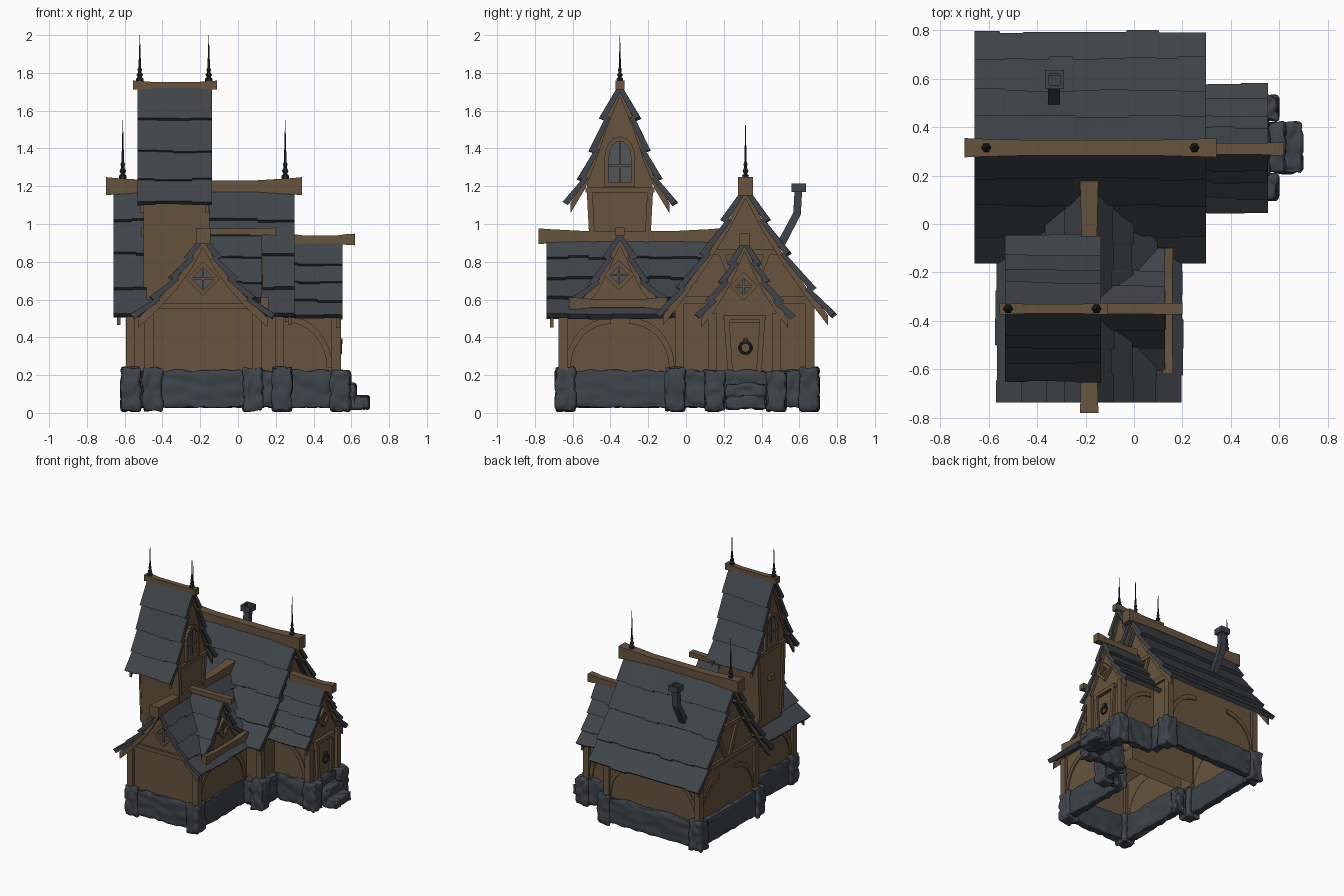
import bpy, bmesh, math, random
from mathutils import Vector, noise

if "Cube" in bpy.data.objects:
    bpy.data.objects.remove(bpy.data.objects["Cube"])
random.seed(4)

def material(name, rgb):
    m = bpy.data.materials.new(name)
    m.diffuse_color = (*rgb, 1)
    m.use_nodes = True
    m.node_tree.nodes["Principled BSDF"].inputs["Base Color"].default_value = m.diffuse_color
    return m
WOOD = material("brown wood", (0.135, 0.088, 0.046))
SLATE = material("roof slate", (0.050, 0.059, 0.069))
STONE = material("foundation stone", (0.047, 0.058, 0.070))
GLASS = material("window glass", (0.085, 0.095, 0.105))
IRON = material("dark iron", (0.022, 0.025, 0.028))

def finish(bm, name, mat):
    bmesh.ops.recalc_face_normals(bm, faces=bm.faces[:])
    me = bpy.data.meshes.new(name)
    bm.to_mesh(me)
    bm.free()
    me.materials.append(mat)
    ob = bpy.data.objects.new(name, me)
    bpy.context.collection.objects.link(ob)
    return ob

def pt(axis, u, t, z):
    return (t, u, z) if axis == 'x' else (u, t, z)

def prism(bm, axis, pts, t0, t1, open_last=False):
    """Extrude a (u, z) outline along the axis; optionally leave the last side open."""
    a, b = [[bm.verts.new(pt(axis, u, t, z)) for u, z in pts] for t in (t0, t1)]
    bm.faces.new(a)
    bm.faces.new(b[::-1])
    n = len(pts)
    for i in range(n - 1 if open_last else n):
        j = (i + 1) % n
        bm.faces.new((a[i], b[i], b[j], a[j]))

def box(bm, x0, x1, y0, y1, z0, z1):
    prism(bm, 'x', [(y0, z0), (y1, z0), (y1, z1), (y0, z1)], x0, x1)

def bar(bm, axis, p, q, w, t0, t1):
    p, q = Vector(p), Vector(q)
    d = (q - p).normalized() * w / 2
    n = Vector((-d.y, d.x))
    prism(bm, axis, [p - d + n, q + d + n, q + d - n, p - d - n], t0, t1)

def beam(bm, axis, c, t0, t1, z, w, h, flare):
    """Timber that widens toward both ends."""
    L = t1 - t0
    prev = None
    for t, f in ((t0, flare), (t0 + .05, flare * .9), (t0 + L * .25, 1), (t1 - L * .25, 1),
                 (t1 - .05, flare * .9), (t1, flare)):
        k = 1 + (f - 1) * .4
        ring = [bm.verts.new(pt(axis, c + a * w * k, t, z + b * h * f))
                for a, b in ((-1, -1), (1, -1), (1, 1), (-1, 1))]
        if prev:
            for i in range(4):
                bm.faces.new((prev[i], prev[i - 1], ring[i - 1], ring[i]))
        else:
            bm.faces.new(ring)
        prev = ring
    bm.faces.new(prev[::-1])

def roof(name, axis, c, prof, t0, t1):
    """Overlapping rows of uneven tiles that follow a flared half profile."""
    bm = bmesh.new()
    n = max(3, round((t1 - t0) / .11))
    for s in (-1, 1):
        for i in range(len(prof) - 1):
            A, B = Vector(prof[i]), Vector(prof[i + 1])
            d = (B - A).normalized()
            nrm = Vector((-d.y, d.x))
            cuts = [t0] + [t0 + (t1 - t0) * (k + random.uniform(-.2, .2)) / n for k in range(1, n)] + [t1]
            prev = None
            for k in range(n):
                j = random.uniform(-.008, .008)
                for t in (cuts[k] + .002, cuts[k + 1] - .002):
                    E = B + d * (j + (.022 if i < len(prof) - 2 else 0))
                    sec = [A + nrm * .004, E + nrm * (.033 + j * .3), E, A - nrm * .02]
                    ring = [bm.verts.new(pt(axis, c + s * p.x, t, p.y)) for p in sec]
                    if prev:
                        for q in range(4):
                            bm.faces.new((prev[q], prev[q - 1], ring[q - 1], ring[q]))
                    else:
                        bm.faces.new(ring)
                    prev = ring
            bm.faces.new(prev[::-1])
    finish(bm, name, SLATE)

def walls(name, axis, c, w, wb, z0, prof, t0, t1):
    """Gabled shell with an open underside, cut to sit below its roof."""
    for (a, za), (b, zb) in zip(prof, prof[1:]):
        if a < w <= b:
            zw = za + (zb - za) * (w - a) / (b - a)
    half = [(d, z - .03) for d, z in prof if d < w] + [(w, zw - .03), (wb, z0)]
    outline = [(c - d, z) for d, z in half[:0:-1]] + [(c + d, z) for d, z in half]
    bm = bmesh.new()
    prism(bm, axis, outline, t0, t1, True)
    finish(bm, name, WOOD)

def bargeboard(bm, axis, c, prof, t0, t1):
    pts = prof[:-1] + [tuple((Vector(prof[-1]) * .85 + Vector(prof[-2]) * .15))]
    for s in (-1, 1):
        prism(bm, axis, [(c + s * d, z - .012) for d, z in pts] +
              [(c + s * d, z - .065) for d, z in pts[::-1]], t0, t1)

def arc_brace(bm, axis, u, s, r, t0, t1):
    ang = [math.pi / 2 * k / 8 for k in range(9)]
    prism(bm, axis, [(u + s * (r - r * math.cos(a)), .24 + 1.1 * r * math.sin(a)) for a in ang] +
          [(u + s * (r - (r - .03) * math.cos(a)), .24 + 1.1 * (r - .03) * math.sin(a)) for a in ang[::-1]], t0, t1)

def window(name, axis, outline, cu, cz, face, s):
    """Glass plate with a timber frame and a cross of glazing bars."""
    g, f = bmesh.new(), bmesh.new()
    prism(g, axis, outline, face, face + s * .006)
    for p, q in zip(outline, outline[1:] + outline[:1]):
        bar(f, axis, p, q, .022, face, face + s * .022)
    us, zs = [p[0] for p in outline], [p[1] for p in outline]
    bar(f, axis, (cu, min(zs)), (cu, max(zs)), .012, face, face + s * .014)
    bar(f, axis, (min(us), cz), (max(us), cz), .012, face, face + s * .014)
    finish(g, name + "_glass", GLASS)
    finish(f, name + "_frame", WOOD)

# Roof half profiles: (distance from ridge, height)
MAIN = [(0, 1.2), (.09, 1.03), (.2, .85), (.33, .665), (.455, .505)]
WING = [(0, .94), (.06, .83), (.14, .72), (.24, .61), (.36, .5)]
PORCH = [(0, .92), (.05, .8), (.10, .70), (.165, .6), (.24, .5)]
TOWER = [(0, 1.74), (.07, 1.57), (.125, 1.4), (.185, 1.25), (.275, 1.1)]
DORMER = [(0, .95), (.055, .83), (.12, .70), (.225, .59)]

roof("main_roof", 'x', .315, MAIN, -.66, .30)
roof("wing_roof", 'y', -.185, WING, -.74, .16)
roof("porch_roof", 'x', .31, PORCH, .2, .555)
roof("tower_roof", 'x', -.35, TOWER, -.535, -.135)
roof("dormer_roof", 'x', -.35, DORMER, -.15, .13)

walls("main_walls", 'x', .31, .345, .345, .2, MAIN, -.57, .22)
walls("wing_walls", 'y', -.185, .285, .285, .2, WING, -.65, .1)
walls("porch_walls", 'x', .31, .17, .17, .2, PORCH, .2, .52)
walls("tower_walls", 'x', -.35, .175, .145, .6, TOWER, -.485, -.165)
walls("dormer_walls", 'x', -.35, .17, .17, .56, DORMER, -.1, .11)

# Ridge beams, bargeboards and dormer sill
bm = bmesh.new()
beam(bm, 'x', .315, -.70, .34, 1.2, .032, .03, 1.6)
beam(bm, 'y', -.185, -.78, .18, .935, .032, .028, 1.5)
beam(bm, 'x', .31, .25, .62, .918, .024, .022, 1.4)
beam(bm, 'x', -.35, -.555, -.11, 1.735, .02, .016, 1.5)
beam(bm, 'x', -.35, -.51, .2, .96, .022, .016, 1.3)
beam(bm, 'y', .14, -.62, -.10, .58, .018, .022, 1.5)
finish(bm, "ridge_beams", WOOD)
bm = bmesh.new()
for axis, c, prof, t in (('x', .315, MAIN, -.64), ('x', .315, MAIN, .265), ('y', -.185, WING, -.72),
                         ('x', .31, PORCH, .52), ('x', -.35, TOWER, -.515), ('x', -.35, TOWER, -.172),
                         ('x', -.35, DORMER, .10)):
    bargeboard(bm, axis, c, prof, t, t + .018)
finish(bm, "bargeboards", WOOD)

# Timber framing: corner posts, arched braces, gable ties
bm = bmesh.new()
for x, y, h in ((-.57, -.035, .6), (-.57, .655, .6), (.22, -.035, .6), (.22, .655, .6), (-.47, -.65, .52),
                (.1, -.65, .52), (.52, .14, .53), (.52, .48, .53)):
    box(bm, x - .024, x + .024, y - .024, y + .024, .2, h)
for axis, a, b, r, t, s in (('y', -.57, .22, .25, .655, 1), ('x', -.035, .655, .25, -.57, -1),
                            ('x', -.64, -.06, .24, .1, 1), ('x', -.64, -.06, .24, -.47, -1)):
    arc_brace(bm, axis, a, 1, r, t - s * .002, t + s * .010)
    arc_brace(bm, axis, b, -1, r, t - s * .002, t + s * .010)
for y, s in ((.14, -1), (.48, 1)):
    arc_brace(bm, 'y', .50, -1, .25, y - s * .002, y + s * .010)
for x, s in ((-.57, -1), (.22, 1)):
    bar(bm, 'x', (-.02, .6), (.64, .6), .04, x, x + s * .018)
    bar(bm, 'x', (.16, .85), (.47, .85), .03, x, x + s * .018)
    for k in (-1, 1):
        bar(bm, 'x', (.31 + k * .03, .62), (.31 + k * .12, .84), .03, x, x + s * .016)
for x, s in ((-.485, -1), (-.165, 1)):
    bar(bm, 'x', (-.52, 1.18), (-.18, 1.18), .025, x, x + s * .018)
    for k in (-1, 1):
        bar(bm, 'x', (-.35 + k * .135, .68), (-.35 + k * .16, 1.17), .03, x, x + s * .015)
bar(bm, 'y', (-.45, .565), (.08, .565), .03, -.65, -.665)
finish(bm, "timber_framing", WOOD)

# Windows
def diamond(u, z, r=.075):
    return [(u - r, z), (u, z - r), (u + r, z), (u, z + r)]
window("wing_window", 'y', diamond(-.185, .71), -.185, .71, -.65, -1)
window("dormer_window", 'x', diamond(-.355, .73, .065), -.355, .73, .11, 1)
window("porch_window", 'x', diamond(.305, .67, .06), .305, .67, .52, 1)
arch = [(-.42, 1.21), (-.28, 1.21)] + [(-.35 + .07 * math.cos(a), 1.35 + .10 * math.sin(a))
                                      for a in [math.pi * k / 8 for k in range(9)]]
window("tower_window_right", 'x', arch, -.35, 1.31, -.165, 1)
window("tower_window_left", 'x', arch, -.35, 1.31, -.485, -1)

# Door with frame and iron ring
bm = bmesh.new()
prism(bm, 'x', [(.24, .2), (.38, .2), (.39, .48), (.23, .48)], .52, .53)
for p, q in (((.235, .2), (.215, .5)), ((.385, .2), (.405, .5)), ((.21, .505), (.41, .505))):
    bar(bm, 'x', p, q, .028, .52, .545)
finish(bm, "door", WOOD)
bpy.ops.mesh.primitive_torus_add(location=(.545, .315, .345), rotation=(0, math.pi / 2, 0), major_radius=.03,
                                 minor_radius=.007, major_segments=14, minor_segments=6)
ring = bpy.context.object
ring.name = "door_ring"
ring.data.materials.append(IRON)
bm = bmesh.new()
box(bm, .53, .552, .303, .327, .365, .395)
finish(bm, "door_ring_mount", IRON)

# Bent chimney with a hollow cap
bm = bmesh.new()
prism(bm, 'x', [(.46, .86), (.52, .88), (.608, 1.05), (.615, 1.18), (.575, 1.18), (.568, 1.06)], -.355, -.305)
for x0, x1, y0, y1 in ((-.368, -.352, .558, .635), (-.306, -.29, .558, .635),
                       (-.352, -.306, .558, .574), (-.352, -.306, .619, .635)):
    box(bm, x0, x1, y0, y1, 1.17, 1.215)
finish(bm, "chimney", STONE)

# Roof spikes, lathed
LATHE = [(0, .018), (.08, .02), (.11, .01), (.16, .018), (.21, .008), (.27, .012), (.31, .007), (1, .0008)]
for x, y, z, h in ((-.61, .315, 1.23, .32), (.25, .315, 1.23, .32), (-.52, -.35, 1.75, .25), (-.155, -.35, 1.75, .25)):
    bm = bmesh.new()
    rings = [[bm.verts.new((x + r * math.cos(k * math.pi / 3), y + r * math.sin(k * math.pi / 3), z + h * t))
              for k in range(6)] for t, r in LATHE]
    for a, b in zip(rings, rings[1:]):
        for k in range(6):
            bm.faces.new((a[k], a[k - 1], b[k - 1], b[k]))
    bm.faces.new(rings[0])
    bm.faces.new(rings[-1])
    finish(bm, "roof_spike", IRON)

# Chiselled foundation stones: corners, walls between them, and steps
def rock(name, x0, x1, y0, y1, z0=.02, z1=.235):
    bm = bmesh.new()
    bmesh.ops.create_cube(bm, size=2)
    bmesh.ops.subdivide_edges(bm, edges=bm.edges[:], cuts=11, use_grid_fill=True)
    mid = Vector((x0 + x1, y0 + y1, z0 + z1)) / 2
    half = Vector((x1 - x0, y1 - y0, z1 - z0)) / 2
    for v in bm.verts:
        n = Vector([math.copysign(1, k) if abs(k) > .99 else 0 for k in v.co])
        p = mid + Vector([a * b for a, b in zip(v.co, half)])
        d = noise.voronoi(p * 11)[0]
        inset = .012 if n.length > 1.1 else .007
        v.co = p + n * (min((d[1] - d[0]) * .035, .012) - inset)
        v.co.z = max(v.co.z, 0)
    ob = finish(bm, name, STONE)
    ob.data.polygons.foreach_set("use_smooth", [True] * len(ob.data.polygons))

for x0, y0 in ((-.62, -.11), (-.62, .60), (.18, -.11), (.18, .60), (-.505, -.69), (.025, -.69), (.49, .10), (.49, .425)):
    rock("corner_stone", x0, x0 + .105, y0, y0 + .105, .01, .24 if x0 < .4 else .222)
for r in ((-.52, .19, .63, .695), (-.605, -.54, -.01, .61), (-.41, .04, -.675, -.61), (-.49, -.425, -.6, -.02),
          (.05, .115, -.6, -.02), (-.52, -.42, -.095, -.03), (.11, .19, -.095, -.03), (.2, .265, .5, .61),
          (.2, .265, -.01, .12), (.24, .5, .115, .18), (.24, .5, .45, .515), (.49, .56, .2, .43)):
    rock("foundation_wall", *r, .03, .225)
rock("upper_step", .54, .625, .21, .42, .02, .155)
rock("lower_step", .61, .695, .21, .42, .02, .09)
